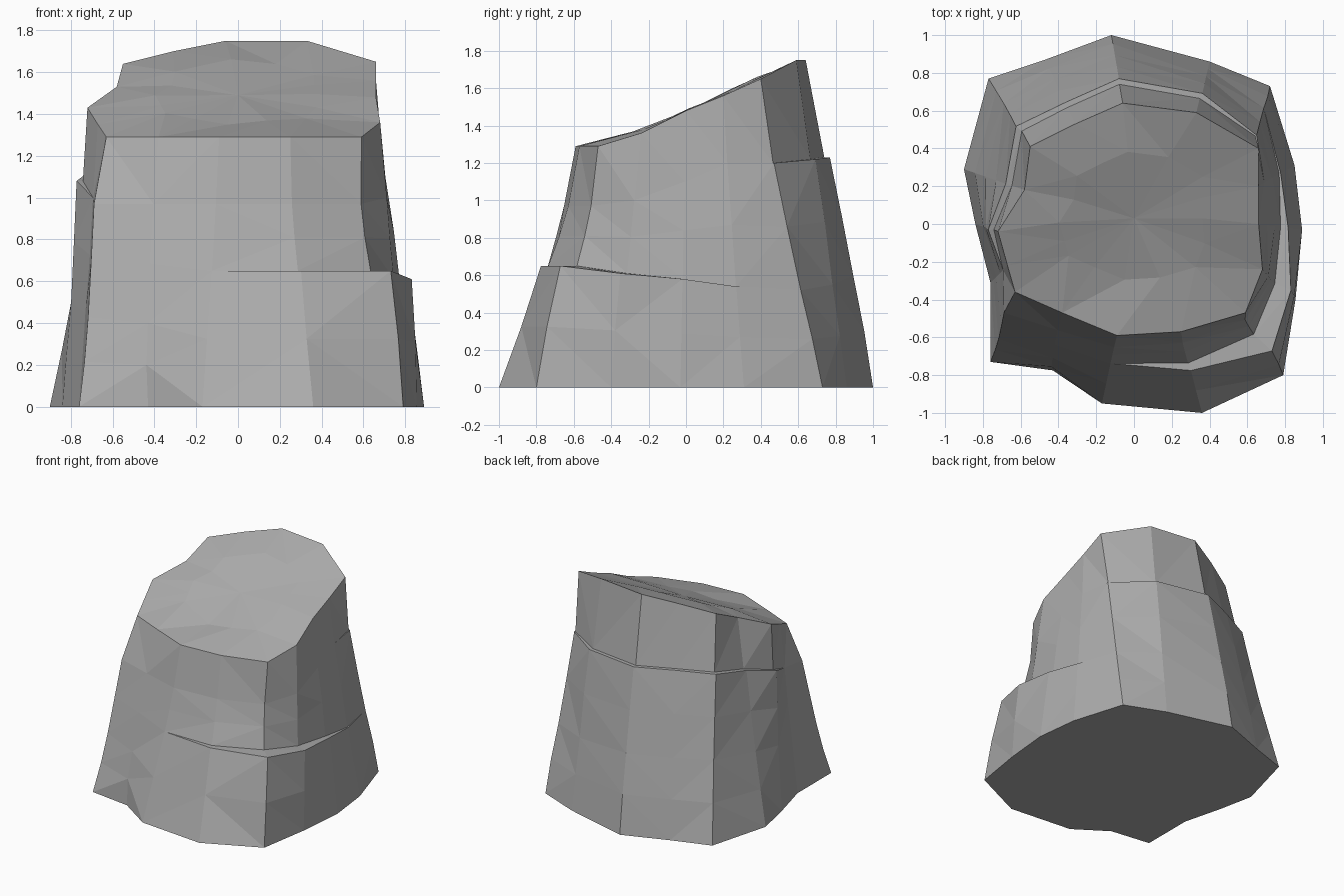
import bpy, bmesh, random
from mathutils import Vector

if "Cube" in bpy.data.objects:
    bpy.data.objects.remove(bpy.data.objects["Cube"])

random.seed(4)

# Ground outline and slanted top rim, counterclockwise from the front right corner
BASE = [(.79, -.8), (.855, -.4), (.89, -.03), (.85, .31), (.72, .73), (.4, .86),
        (-.12, 1.0), (-.47, .87), (-.77, .77), (-.9, .29), (-.84, 0), (-.76, -.31),
        (-.76, -.73), (-.43, -.775), (-.17, -.95), (.36, -1.0)]
TOP = [(.59, -.47, 1.29), (.68, -.24, 1.36), (.66, 0, 1.48), (.66, .2, 1.56),
       (.66, .4, 1.65), (.33, .59, 1.75), (-.06, .64, 1.75), (-.31, .53, 1.7),
       (-.55, .41, 1.64), (-.58, .18, 1.53), (-.72, -.04, 1.43), (-.67, -.22, 1.35),
       (-.63, -.36, 1.29), (-.38, -.47, 1.29), (-.09, -.59, 1.29), (.25, -.57, 1.29)]
N = len(BASE)

# Two broken ledges: height per column, then outward and inward offset (percent)
LOW_Z = [.65, .61, .58, .54, .52, .55, .6, .6, .6, .55, .5, .45, .43, .4, .65, .65]
LOW_OUT = [6, 7, 2, -1, -2, 1, 2, 2, 0, 0, 0, 0, 0, 4, -4, -1]
LOW_IN = [-8, -4, -3, -2, -2, 1, 2, 2, 0, 0, 0, 0, 0, 4, -4, -6]
HIGH_Z = [.97, 1, 1.1, 1.2, 1.2, 1.22, 1.23, 1.23, 1.22, 1.15, 1.08, 1, .97, .97, .97, .97]
HIGH_OUT = [-8, -2, -2, -2, -4, 3, 3, 3, 3, 3, 3, 0, 4, 3, -4, -7]
HIGH_IN = [-8, -2, -2, -2, -5, -1, -1, -1, -2, -2, -1, 0, 4, 3, -4, -7]


def ring(heights, offsets, jitter=0):
    """Points on the tapering wall at each height, pushed in or out."""
    pts = []
    for i in range(N):
        b, t = Vector((*BASE[i], 0)), Vector(TOP[i])
        p = b.lerp(t, heights[i] / t.z)
        s = 1 + offsets[i] / 100 + random.uniform(-jitter, jitter)
        pts.append((p.x * s, p.y * s, p.z))
    return pts


def halfway(a, b):
    return [(p + q) / 2 for p, q in zip(a, b)]


# Inner ring of the faceted top, near the slanted plane
crown = [(x * .55, y * .55 + .03, 1.49 + .44 * (y * .55 + .03) + random.uniform(-.015, .005))
         for x, y, z in TOP]

# The foot spreads at the front left, under a short sloping crease
low_mid = halfway(LOW_OUT, [0] * N)
low_mid[13] = 4

rings = [ring([0] * N, [0] * N),
         ring([z / 2 for z in LOW_Z], low_mid, .008),
         ring(LOW_Z, LOW_OUT), ring(LOW_Z, LOW_IN),
         ring(halfway(LOW_Z, HIGH_Z), halfway(LOW_IN, HIGH_OUT), .007),
         ring(HIGH_Z, HIGH_OUT), ring(HIGH_Z, HIGH_IN), TOP, crown]

# Loft the rings, then close the bottom and the top
bm = bmesh.new()
loops = [[bm.verts.new(p) for p in r] for r in rings]
for lower, upper in zip(loops, loops[1:]):
    for i in range(N):
        j = (i + 1) % N
        bm.faces.new((lower[i], lower[j], upper[j], upper[i]))
bm.faces.new(loops[0][::-1])
centre = bm.verts.new((0, .03, 1.49))
for i in range(N):
    bm.faces.new((loops[-1][i], loops[-1][(i + 1) % N], centre))
bmesh.ops.remove_doubles(bm, verts=bm.verts, dist=.001)
bmesh.ops.triangulate(bm, faces=bm.faces[:])
bmesh.ops.recalc_face_normals(bm, faces=bm.faces)

mesh = bpy.data.meshes.new("rock")
bm.to_mesh(mesh)
bm.free()

# Dark grey stone
stone = bpy.data.materials.new("stone")
stone.diffuse_color = (.41, .41, .41, 1)
stone.use_nodes = True
stone.node_tree.nodes["Principled BSDF"].inputs["Base Color"].default_value = stone.diffuse_color
mesh.materials.append(stone)
bpy.context.collection.objects.link(bpy.data.objects.new("rock", mesh))
